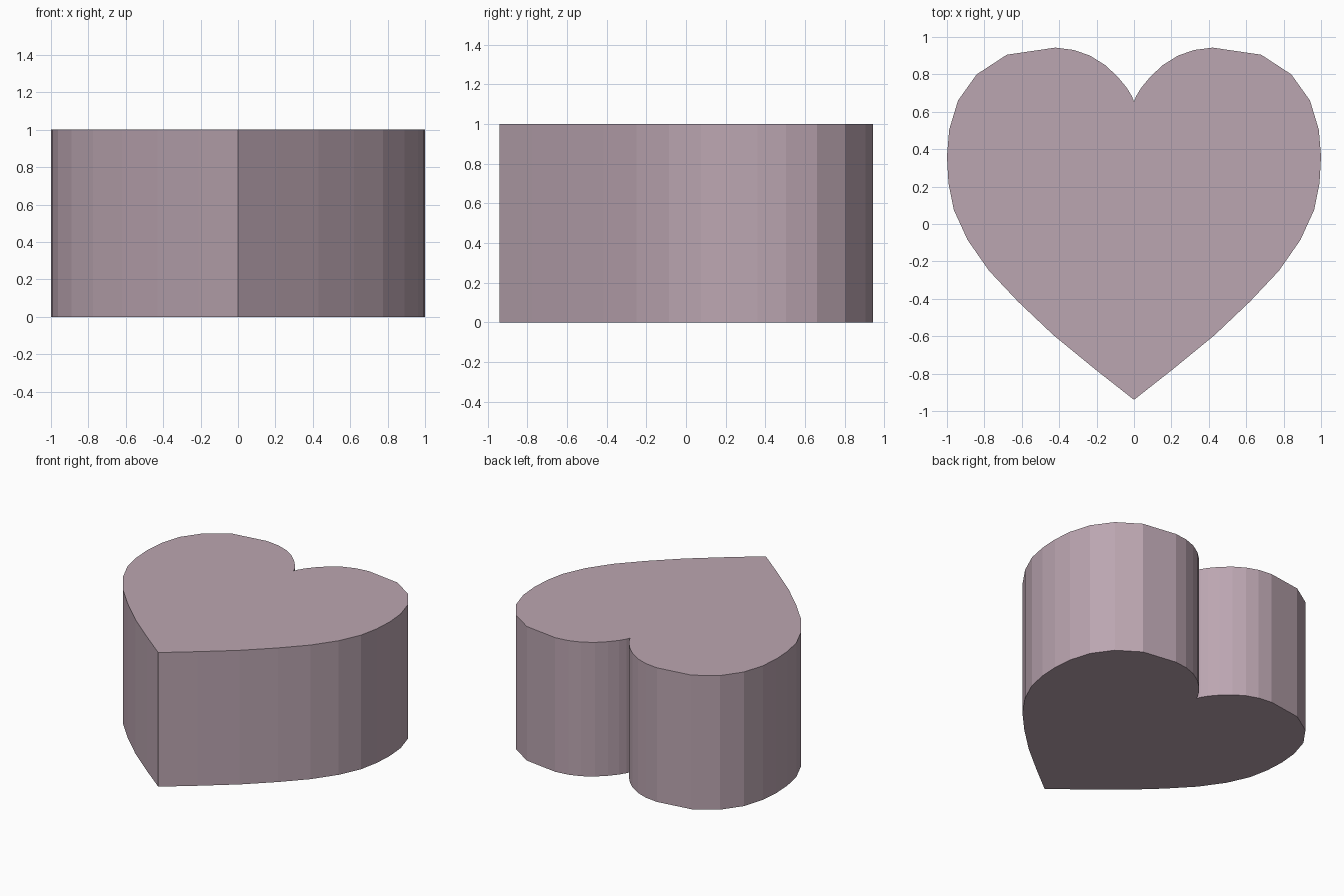
import bpy, bmesh

if "Cube" in bpy.data.objects:
    bpy.data.objects.remove(bpy.data.objects["Cube"])

HEIGHT = 1.0

# Right half of the heart outline, from the bottom tip up to the notch
half = [(0, -0.94), (0.21, -0.775), (0.43, -0.595), (0.62, -0.415),
        (0.775, -0.25), (0.89, -0.085), (0.963, 0.075), (0.992, 0.22),
        (1.0, 0.36), (0.988, 0.505), (0.941, 0.66), (0.841, 0.80),
        (0.68, 0.905), (0.42, 0.943), (0.32, 0.93), (0.235, 0.9),
        (0.155, 0.85), (0.09, 0.79), (0.04, 0.73), (0.012, 0.685), (0, 0.655)]

# Mirror to the left half, leaving out the two shared centre points
outline = half + [(-x, y) for x, y in reversed(half[1:-1])]

# Heart slab: outline face extruded straight up
bm = bmesh.new()
base = bm.faces.new([bm.verts.new((x, y, 0)) for x, y in outline])
walls = bmesh.ops.extrude_face_region(bm, geom=[base], use_keep_orig=True)
top = [v for v in walls["geom"] if isinstance(v, bmesh.types.BMVert)]
bmesh.ops.translate(bm, verts=top, vec=(0, 0, HEIGHT))
bmesh.ops.recalc_face_normals(bm, faces=bm.faces)

mesh = bpy.data.meshes.new("heart")
bm.to_mesh(mesh)
bm.free()
heart = bpy.data.objects.new("heart", mesh)
bpy.context.collection.objects.link(heart)

# Dusty pink
pink = bpy.data.materials.new("dusty_pink")
pink.diffuse_color = (0.50, 0.38, 0.44, 1)
pink.use_nodes = True
pink.node_tree.nodes["Principled BSDF"].inputs["Base Color"].default_value = pink.diffuse_color
mesh.materials.append(pink)
